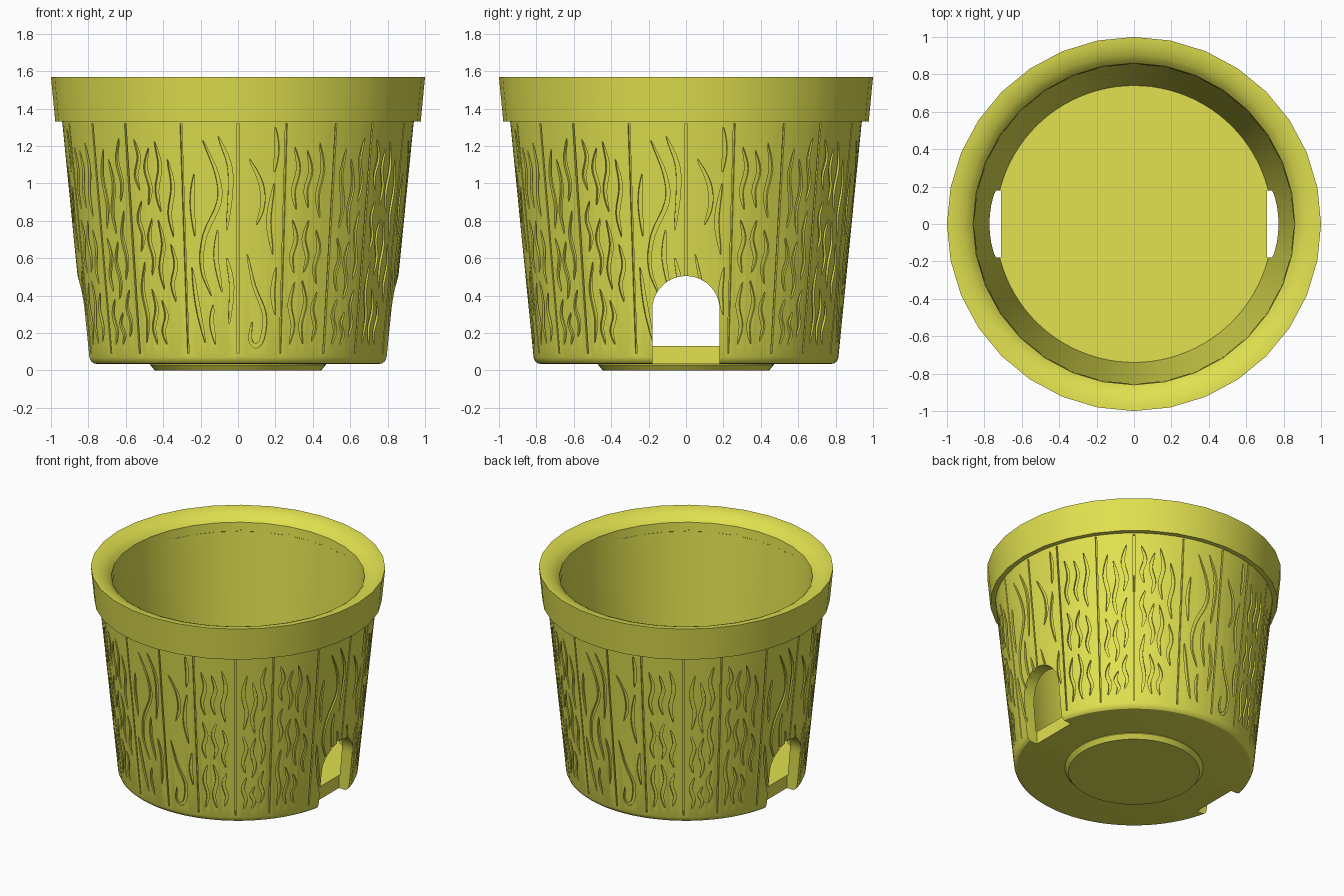
import bpy, bmesh, math, random
from mathutils import Vector

if "Cube" in bpy.data.objects:
    bpy.data.objects.remove(bpy.data.objects["Cube"])

random.seed(4)
mat = bpy.data.materials.new("olive_yellow")
mat.diffuse_color = (0.75, 0.75, 0.08, 1)
mat.use_nodes = True
mat.node_tree.nodes["Principled BSDF"].inputs["Base Color"].default_value = mat.diffuse_color


def finish(name, bm):
    bmesh.ops.remove_doubles(bm, verts=bm.verts, dist=1e-5)
    bmesh.ops.recalc_face_normals(bm, faces=bm.faces)
    me = bpy.data.meshes.new(name)
    bm.to_mesh(me)
    bm.free()
    me.materials.append(mat)
    ob = bpy.data.objects.new(name, me)
    bpy.context.collection.objects.link(ob)
    return ob


def lathe(name, profile, steps, closed=False):
    bm = bmesh.new()
    vs = [bm.verts.new((r, 0, z)) for r, z in profile]
    es = [bm.edges.new(p) for p in zip(vs, vs[1:])]
    if closed:
        es.append(bm.edges.new((vs[-1], vs[0])))
    bmesh.ops.spin(bm, geom=vs + es, cent=(0, 0, 0), axis=(0, 0, 1),
                   angle=2 * math.pi, steps=steps, use_merge=True)
    return finish(name, bm)


def prism(bm, a, b):
    """Closed solid between two matching outlines."""
    va, vb = [bm.verts.new(p) for p in a], [bm.verts.new(p) for p in b]
    n = len(va)
    bm.faces.new(va)
    bm.faces.new(vb[::-1])
    for i in range(n):
        j = (i + 1) % n
        bm.faces.new((va[i], vb[i], vb[j], va[j]))


def cut(ob, cutter):
    cutter.hide_render = True
    m = ob.modifiers.new("cut", 'BOOLEAN')
    m.operation, m.solver, m.object = 'DIFFERENCE', 'EXACT', cutter
    bpy.context.view_layer.objects.active = ob
    bpy.ops.object.modifier_apply(modifier=m.name)
    bpy.data.objects.remove(cutter)


def wall(z):
    """Outer wall radius at a height."""
    return 0.815 + 0.125 * (z - 0.07) / 1.26


# Pot body with floor, rim with rounded lip, base plate
body = lathe("pot_body", [(0, .035), (.775, .035), (.793, .038), (.807, .05), (.815, .07),
                          (wall(1.33), 1.33), (wall(1.45), 1.45), (.855, 1.45),
                          (.74, .13), (0, .13)], 96)
rim = lathe("pot_rim", [(.93, 1.33), (.977, 1.33), (1, 1.57), (.975, 1.568), (.94, 1.56),
                        (.905, 1.545), (.88, 1.528), (.86, 1.505), (.855, 1.44),
                        (.90, 1.40)], 32, True)
plate = lathe("base_plate", [(0, 0), (.445, 0), (.47, .03), (.47, .06), (0, .06)], 48)

# Arched drain openings on both sides
arch = [(-.18, -.1), (.18, -.1)] + [
    (.18 * math.cos(math.pi * i / 20), .325 + .18 * math.sin(math.pi * i / 20)) for i in range(21)]
bm = bmesh.new()
for s in (-1, 1):
    prism(bm, [(s * .71, y, z) for y, z in arch], [(s * 1.2, y, z) for y, z in arch])
cut(body, finish("drain_cutter", bm))


# Wood grain: strokes are (arc, height) centre lines carved into the wall
def smooth_path(p, n=4):
    p = [Vector(q) for q in p]
    p = [2 * p[0] - p[1]] + p + [2 * p[-1] - p[-2]]
    out = []
    for a, b, c, d in zip(p, p[1:], p[2:], p[3:]):
        for k in range(n):
            t = k / n
            out.append(.5 * (2 * b + (c - a) * t + (2 * a - 5 * b + 4 * c - d) * t * t
                             + (3 * b - a - 3 * c + d) * t ** 3))
    return out + [p[-2]]


def carve(bm, path, width, turn, taper=True):
    pts = smooth_path(path) if taper else [Vector(q) for q in path]
    n = len(pts)
    rings = []
    for i, p in enumerate(pts):
        d = (pts[min(i + 1, n - 1)] - pts[max(i - 1, 0)]).normalized()
        w = width / 2 * (.12 + .88 * math.sin(math.pi * i / (n - 1)) ** .6 if taper else 1)
        ring = []
        for side, off in ((-1, -.013), (1, -.013), (1, .03), (-1, .03)):
            q = p + Vector((-d.y, d.x)) * w * side
            r, a = wall(q.y) + off, q.x / .88 + turn - math.pi / 2
            ring.append(bm.verts.new((r * math.cos(a), r * math.sin(a), q.y)))
        rings.append(ring)
    bm.faces.new(rings[0])
    bm.faces.new(rings[-1][::-1])
    for r, s in zip(rings, rings[1:]):
        for k in range(4):
            bm.faces.new((r[k], s[k], s[(k + 1) % 4], r[(k + 1) % 4]))


left_plank = [
    [(-.23, 1.05), (-.245, .9), (-.235, .72)],
    [(-.18, 1.23), (-.11, 1.05), (-.10, .9), (-.18, .72), (-.20, .55), (-.15, .4)],
    [(-.10, 1.25), (-.045, 1.1), (-.04, .95), (-.06, .75)],
    [(-.11, .75), (-.12, .6), (-.09, .42)],
    [(-.06, .6), (-.035, .45), (-.05, .25)],
    [(-.255, .55), (-.23, .35), (-.19, .15)],
    [(-.14, .35), (-.15, .25), (-.13, .14)]]
right_plank = [
    [(.06, 1.13), (.12, 1.0), (.13, .88), (.10, .78)],
    [(.19, 1.3), (.2, 1.18), (.19, 1.06)],
    [(.19, 1.0), (.165, .8), (.19, .62)],
    [(.05, .62), (.09, .45), (.15, .3), (.14, .17), (.1, .13), (.07, .17), (.08, .26)],
    [(.21, .55), (.195, .42), (.21, .3)]]
grain = left_plank + right_plank

# Looser strokes fill the other planks, column by column
for deg in (-36, -32, -28, -23.5, 20, 24.5, 29, 38, 42, 46):
    z = 1.27 - random.uniform(0, .15)
    while z > .3:
        low = max(z - random.uniform(.25, .45), .14)
        x = math.radians(deg) * .88
        s = random.choice((-1, 1)) * .012
        grain.append([(x - s, z), (x + s, z * .65 + low * .35),
                      (x - s, z * .3 + low * .7), (x + s * .5, low)])
        z = low - random.uniform(.04, .08)

bm = bmesh.new()
for q in range(4):
    turn = q * math.pi / 2
    for path in grain:
        carve(bm, path, .024, turn)
    for deg in (-40, -19, 0, 16, 34):
        x = math.radians(deg) * .88
        carve(bm, [(x, .09), (x, 1.32)], .01, turn, False)
cut(body, finish("grain_cutter", bm))

# Smooth shading with crisp edges
bpy.ops.object.select_all(action='DESELECT')
for ob in (body, rim, plate):
    ob.select_set(True)
bpy.context.view_layer.objects.active = body
bpy.ops.object.shade_smooth_by_angle(angle=math.radians(30))
